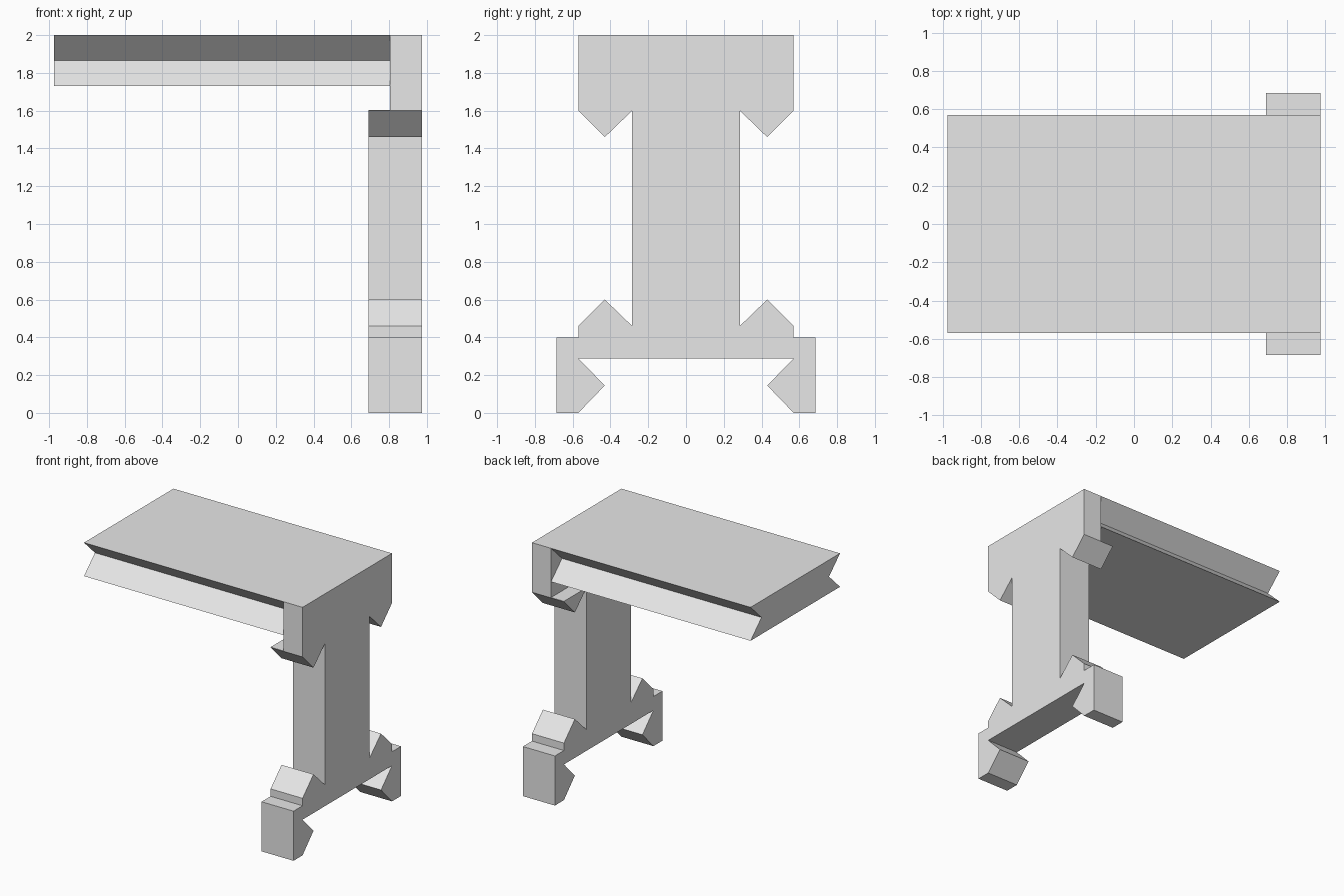
import bpy
import bmesh

cube = bpy.data.objects.get("Cube")
if cube:
    bpy.data.objects.remove(cube, do_unlink=True)

# Single plain grey
grey = bpy.data.materials.new("plain grey")
grey.use_nodes = True
grey.diffuse_color = (0.8, 0.8, 0.8, 1)
grey.node_tree.nodes["Principled BSDF"].inputs["Base Color"].default_value = (0.8, 0.8, 0.8, 1)


def extrude_profile(name, half, x0, x1):
    """Mirror a (y, z) half outline across y = 0 and extrude it along x."""
    outline = half + [(-y, z) for y, z in reversed(half)]
    bm = bmesh.new()
    face = bm.faces.new([bm.verts.new((x0, y, z)) for y, z in outline])
    ext = bmesh.ops.extrude_face_region(bm, geom=[face])
    moved = [v for v in ext["geom"] if isinstance(v, bmesh.types.BMVert)]
    bmesh.ops.translate(bm, verts=moved, vec=(x1 - x0, 0, 0))
    bmesh.ops.recalc_face_normals(bm, faces=bm.faces)
    mesh = bpy.data.meshes.new(name)
    bm.to_mesh(mesh)
    bm.free()
    mesh.materials.append(grey)
    obj = bpy.data.objects.new(name, mesh)
    bpy.context.collection.objects.link(obj)
    return obj


IN, MID, OUT, FOOT = 0.285, 0.43, 0.57, 0.685   # widths from the centre line
BACK, STEP, FRONT = 0.975, 0.805, 0.69          # depths along x

# Pedestal: crossbar, hooked feet, column, pointed brackets and head block
pedestal = extrude_profile("pedestal", [
    (OUT, 0.288), (MID, 0.145), (OUT, 0), (FOOT, 0), (FOOT, 0.4), (OUT, 0.4),
    (OUT, 0.46), (MID, 0.6), (IN, 0.46), (IN, 1.6), (MID, 1.46), (OUT, 1.6),
    (OUT, 2)], FRONT, BACK)

# Step that makes the head block thinner than the column
step_cutter = extrude_profile("step_cutter", [(1, 1.603), (1, 2.2)], 0.4, STEP)
step_cutter.hide_render = True
step_cutter.hide_set(True)
cut = pedestal.modifiers.new("step", "BOOLEAN")
cut.operation = "DIFFERENCE"
cut.solver = "EXACT"
cut.object = step_cutter

# Cantilevered top with a V groove along each long side
extrude_profile("table_top", [(OUT, 1.73), (MID, 1.865), (OUT, 2)], -BACK, STEP)
